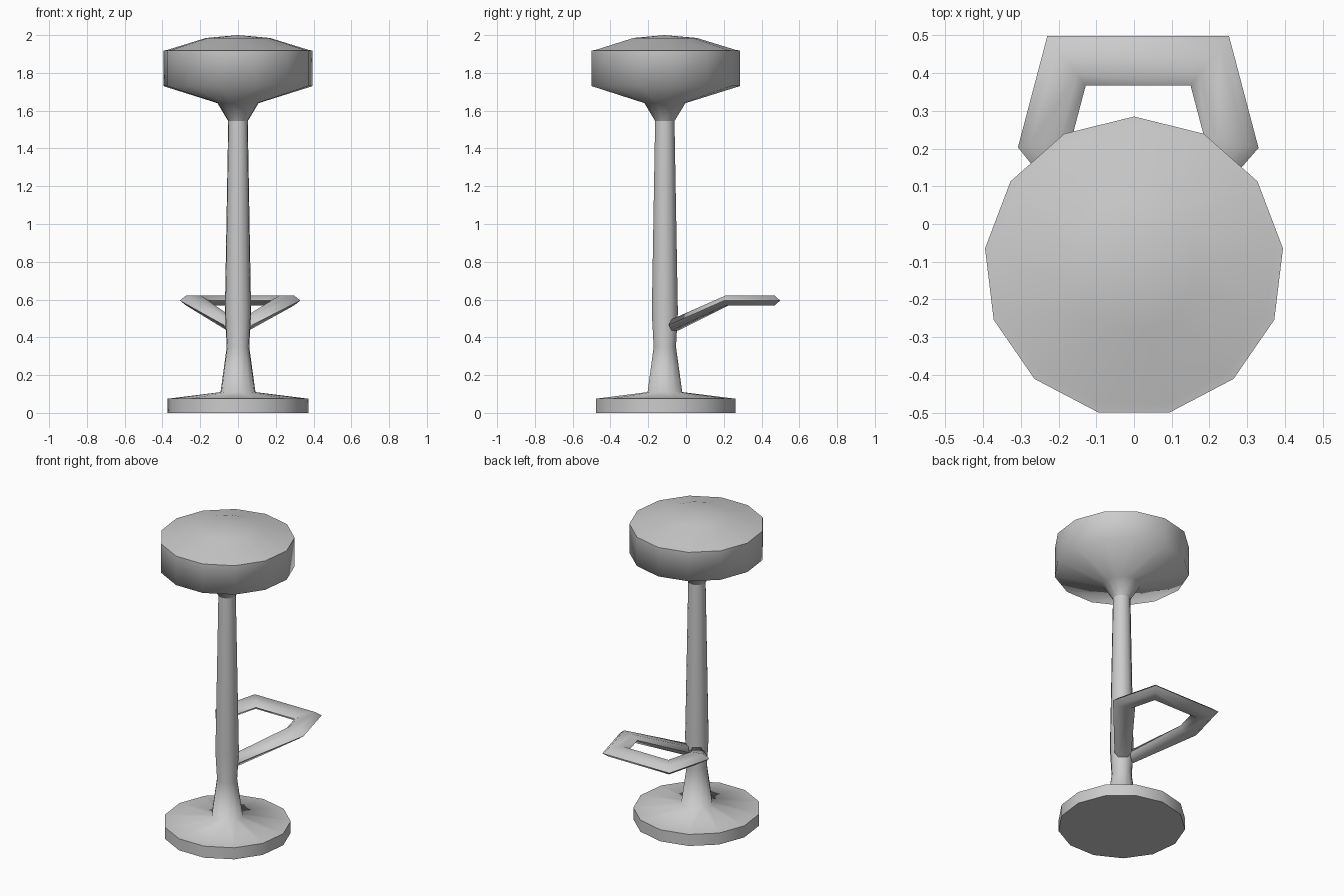
import bpy, bmesh, math
from mathutils import Vector

if "Cube" in bpy.data.objects:
    bpy.data.objects.remove(bpy.data.objects["Cube"])

SIDES = 13
CENTRE_Y = -0.113


def loft(name, rings, cap_start, cap_end, angle=78):
    """Skin a list of closed rings; a one-point ring makes a fan."""
    bm = bmesh.new()
    loops = [[bm.verts.new(p) for p in ring] for ring in rings]
    for a, b in zip(loops, loops[1:]):
        n = max(len(a), len(b))
        for i in range(n):
            j = (i + 1) % n
            if len(a) == 1:
                bm.faces.new((a[0], b[i], b[j]))
            elif len(b) == 1:
                bm.faces.new((a[i], b[0], a[j]))
            else:
                bm.faces.new((a[i], b[i], b[j], a[j]))
    if cap_start:
        bm.faces.new(loops[0])
    if cap_end:
        bm.faces.new(loops[-1])
    bmesh.ops.recalc_face_normals(bm, faces=bm.faces)
    mesh = bpy.data.meshes.new(name)
    bm.to_mesh(mesh)
    bm.free()
    obj = bpy.data.objects.new(name, mesh)
    bpy.context.collection.objects.link(obj)
    bpy.ops.object.select_all(action='DESELECT')
    obj.select_set(True)
    bpy.context.view_layer.objects.active = obj
    bpy.ops.object.shade_smooth_by_angle(angle=math.radians(angle))
    return obj


def lathe_ring(r, z):
    """A 13-sided ring with one corner pointing to the back."""
    if r == 0:
        return [Vector((0, CENTRE_Y, z))]
    steps = [math.tau * i / SIDES for i in range(SIDES)]
    return [Vector((r * math.sin(a), CENTRE_Y + r * math.cos(a), z)) for a in steps]


# Seat: domed top, narrow rim, straight side, tapered underside
seat_profile = [(0, 2.0), (0.17, 1.985), (0.375, 1.922), (0.398, 1.918),
                (0.398, 1.73), (0.11, 1.64), (0.052, 1.545)]
loft("seat", [lathe_ring(r, z) for r, z in seat_profile], False, False)

# Pedestal: tapered column flaring into the round foot
pedestal_profile = [(0.052, 1.545), (0.07, 0.53), (0.06, 0.35),
                    (0.093, 0.11), (0.375, 0.075), (0.375, 0)]
loft("pedestal", [lathe_ring(r, z) for r, z in pedestal_profile], False, True)

# Footrest: flattened six-sided bar bent around behind the column
path = [Vector(p) for p in [
    (-0.035, -0.06, 0.465), (-0.236, 0.217, 0.595), (-0.179, 0.433, 0.595),
    (0.201, 0.433, 0.595), (0.258, 0.217, 0.595), (0.035, -0.06, 0.465)]]
section = [(-0.066, 0), (-0.036, 0.026), (0.036, 0.026),
           (0.066, 0), (0.036, -0.026), (-0.036, -0.026)]


def side_normal(a, b):
    d = b - a
    return Vector((d.y, -d.x, 0)).normalized()


rings = []
for i, p in enumerate(path):
    before = side_normal(path[max(i - 1, 0)], path[max(i, 1)])
    after = side_normal(path[min(i, len(path) - 2)], path[min(i + 1, len(path) - 1)])
    # mitre the section at each bend, slimmer where it meets the column
    mitre = (before + after).normalized()
    is_end = i in (0, len(path) - 1)
    scale = 0.75 if is_end else 1 / mitre.dot(before)
    height = 1.15 if is_end else 1
    rings.append([p + mitre * (u * scale) + Vector((0, 0, v * height)) for u, v in section])
loft("footrest", rings, True, True)
